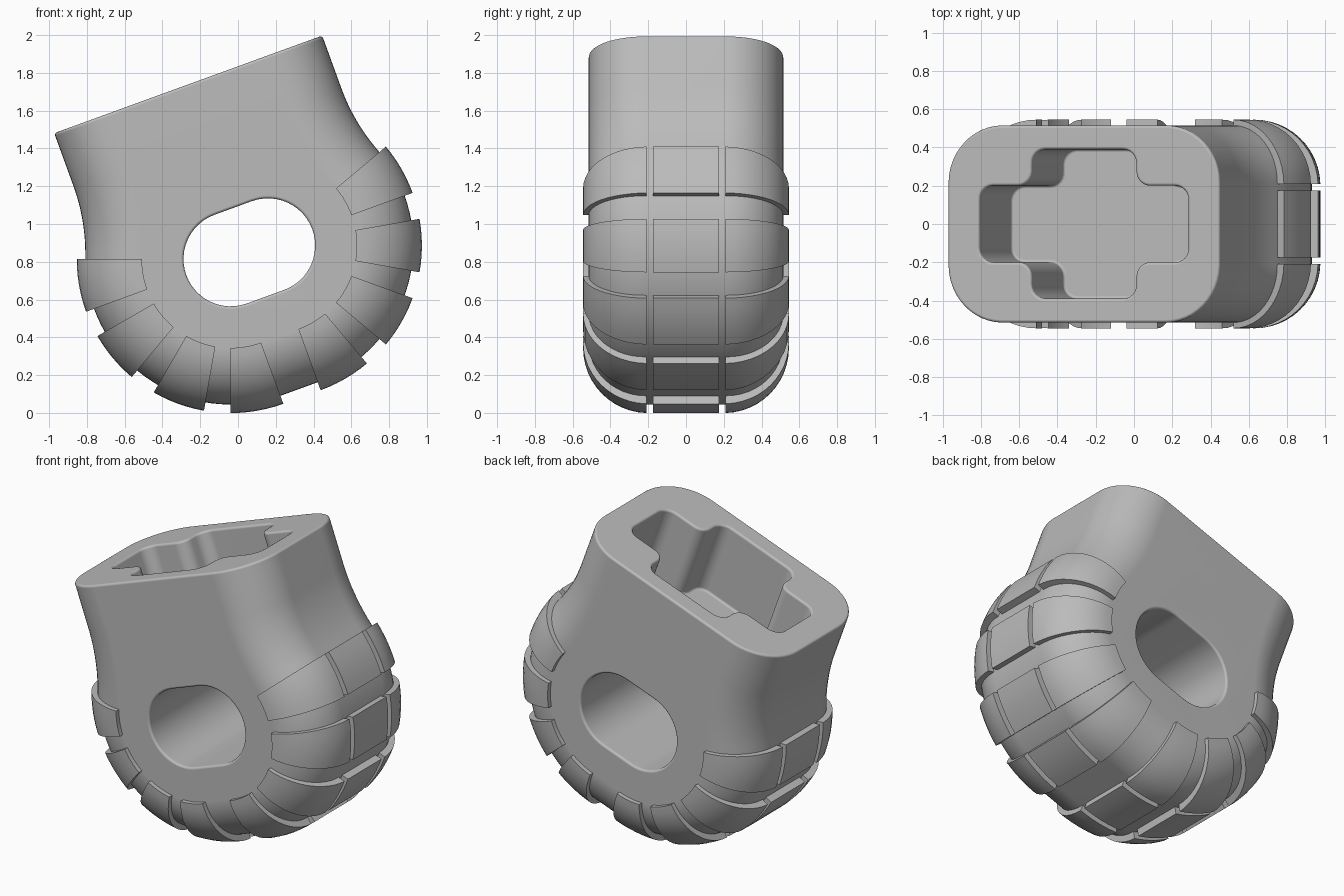
import bpy, bmesh
from math import sin, cos, radians, atan2
from mathutils import Matrix, Vector

cube = bpy.data.objects.get("Cube")
if cube:
    bpy.data.objects.remove(cube)

# Everything is built upright and symmetric, then tilted into place
TILT = Matrix.Translation((0.06, 0, 0.85)) @ Matrix.Rotation(radians(-20), 4, "Y")
HALF = 0.105            # half distance between the two end circles
NECK, TOP = 0.755, 0.946
FILLET = Vector((1.805, 0.65))   # centre of the concave neck curve

grey = bpy.data.materials.new("plain_grey")
grey.use_nodes = True
grey.diffuse_color = (0.5, 0.5, 0.5, 1)
grey.node_tree.nodes["Principled BSDF"].inputs["Base Color"].default_value = (0.5, 0.5, 0.5, 1)


def span(a, b, n):
    return [radians(a + (b - a) * i / n) for i in range(n + 1)]


def finish(bm, name):
    bmesh.ops.recalc_face_normals(bm, faces=bm.faces)
    bm.transform(TILT)
    mesh = bpy.data.meshes.new(name)
    bm.to_mesh(mesh)
    bm.free()
    mesh.materials.append(grey)
    ob = bpy.data.objects.new(name, mesh)
    bpy.context.collection.objects.link(ob)
    return ob


def loft(bm, rings, closed=True):
    """Skin a list of point rings and cap both ends."""
    vs = [[bm.verts.new(p) for p in ring] for ring in rings]
    n = len(vs[0])
    for a, b in zip(vs, vs[1:]):
        for i in range(n if closed else n - 1):
            j = (i + 1) % n
            bm.faces.new((a[i], a[j], b[j], b[i]))
    bm.faces.new(vs[0])
    bm.faces.new(vs[-1])
    return vs


def select_only(ob):
    bpy.ops.object.select_all(action="DESELECT")
    ob.select_set(True)
    bpy.context.view_layer.objects.active = ob


def smooth(ob):
    select_only(ob)
    bpy.ops.object.shade_smooth_by_angle(angle=radians(35))


# Body: outline inset step by step towards front and back for round sides
def outline(inset, y):
    phi = atan2(FILLET.y, FILLET.x - HALF)
    r_neck = FILLET.x - NECK + inset
    r_end = 0.77 - inset
    right = [(NECK - inset, TOP)]
    for i in range(13):
        t = phi * i / 12
        right.append((FILLET.x - r_neck * cos(t), FILLET.y - r_neck * sin(t)))
    for i in range(1, 33):
        t = phi + (radians(-90) - phi) * i / 32
        right.append((HALF + r_end * cos(t), r_end * sin(t)))
    left = [(-x, z) for x, z in reversed(right)]
    return [(x, y, z) for x, z in right + left]


bm = bmesh.new()
rings = []
for side, angles in ((-1, span(-90, 0, 12)), (1, span(0, 90, 12))):
    for a in angles:
        rings.append(outline(0.3 * (1 - cos(a)), side * 0.215 + 0.3 * sin(a)))
vs = loft(bm, rings, closed=False)
bm.faces.new([v[0] for v in vs] + [v[-1] for v in reversed(vs)])
body = finish(bm, "body")

# Cutter for the oblong cross hole
bm = bmesh.new()
slot = [(HALF + 0.25 * cos(a), 0.25 * sin(a)) for a in span(-90, 90, 24)]
slot += [(-x, -z) for x, z in slot]
loft(bm, [[(x, y, z) for x, z in slot] for y in (-1, 1)])
slot_cutter = finish(bm, "slot_cutter")

# Cutter for the plus-shaped socket
bm = bmesh.new()
quarter = [(0.58, 0.2), (0.29, 0.2), (0.29, 0.39)]
plus = quarter + [(-x, y) for x, y in reversed(quarter)]
plus += [(-x, -y) for x, y in plus]
loft(bm, [[(x, y, z) for x, y in plus] for z in (0.45, 1.3)])
upright = [e for e in bm.edges if abs(e.verts[0].co.z - e.verts[1].co.z) > 0.5]
bmesh.ops.bevel(bm, geom=upright, offset=0.075, segments=6, profile=0.5, affect="EDGES")
socket_cutter = finish(bm, "socket_cutter")

for cutter in (slot_cutter, socket_cutter):
    cutter.hide_render = True
    mod = body.modifiers.new("cut", "BOOLEAN")
    mod.object = cutter
    mod.solver = "EXACT"
    select_only(body)
    bpy.ops.object.modifier_apply(modifier=mod.name)
    bpy.data.objects.remove(cutter)

# Softened rims
rim = body.modifiers.new("rim", "BEVEL")
rim.width = 0.015
rim.segments = 3
rim.limit_method = "ANGLE"
rim.angle_limit = radians(45)
select_only(body)
bpy.ops.object.modifier_apply(modifier=rim.name)
smooth(body)
body.modifiers.new("even_shading", "WEIGHTED_NORMAL").keep_sharp = True

# Treads: a centre pad and two wrapped side pads per step, as (radius, y)
centre_pad = [(0.74, -0.175), (0.815, -0.175), (0.815, 0.175), (0.74, 0.175)]
outer = [(0.47 + 0.345 * cos(a), 0.2 + 0.345 * sin(a)) for a in span(1.7, 90, 12)]
inner = [(0.47 + 0.28 * cos(a), 0.2 + 0.28 * sin(a)) for a in span(90, 2, 12)]
side_pad = outer + inner
pads = {
    "centre": centre_pad,
    "back": side_pad,
    "front": [(r, -y) for r, y in side_pad],
}

for side, label in ((1, "left"), (-1, "right")):
    for step in range(4):
        start = -30 * step
        for where, profile in pads.items():
            bm = bmesh.new()
            loft(bm, [[(side * (HALF + r * cos(a)), y, r * sin(a)) for r, y in profile]
                      for a in span(start, start + 20, 6)])
            smooth(finish(bm, f"tread_{label}_{step + 1}_{where}"))
